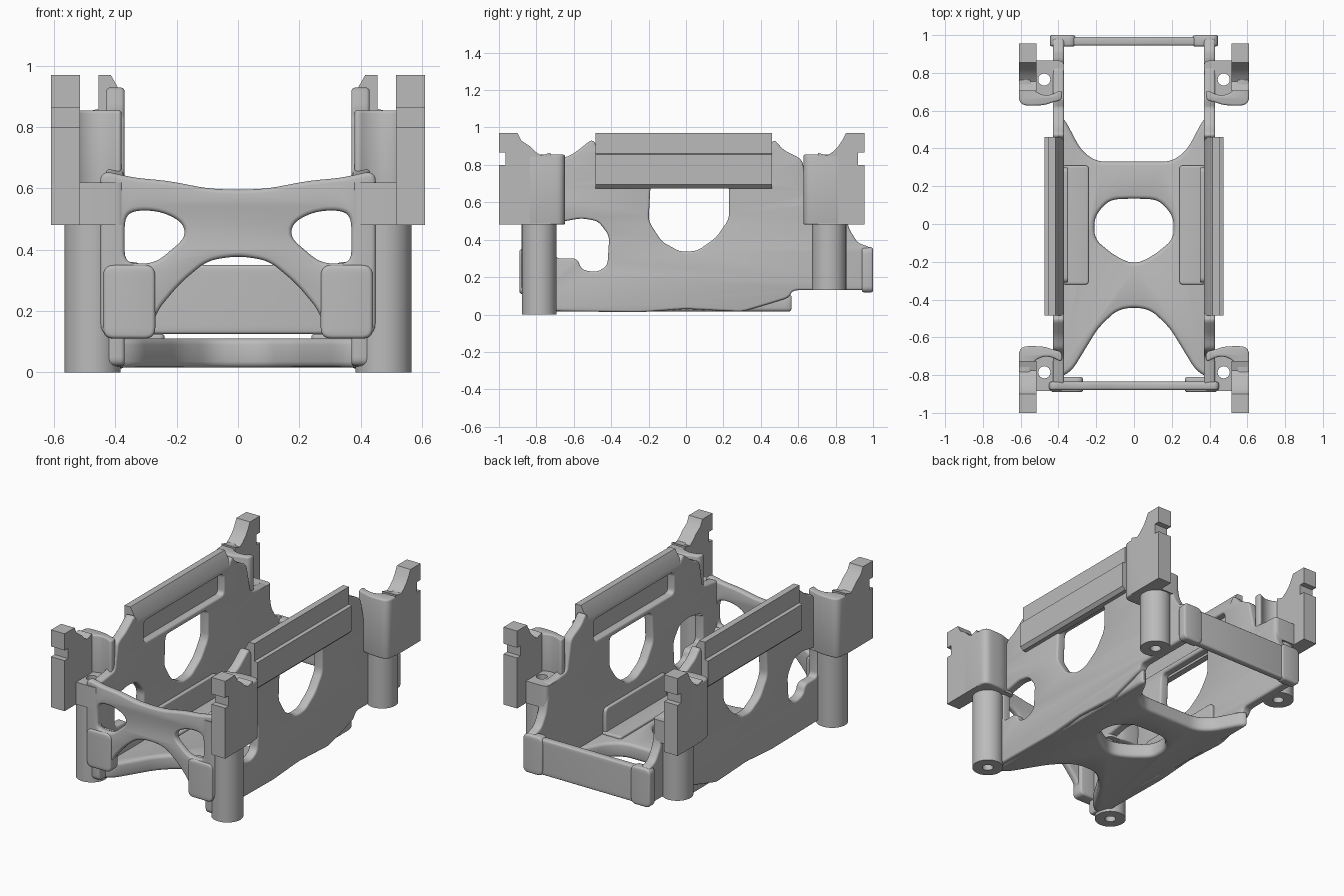
import bpy, bmesh, math
from mathutils import Matrix, Vector

cube = bpy.data.objects.get("Cube")
if cube:
    bpy.data.objects.remove(cube, do_unlink=True)

grey = bpy.data.materials.new("plain grey")
grey.use_nodes = True
grey.diffuse_color = (0.5, 0.5, 0.5, 1)
grey.node_tree.nodes["Principled BSDF"].inputs["Base Color"].default_value = (0.5, 0.5, 0.5, 1)

# Columns are where a flat outline's own x, y and thickness axes point
PLANES = {
    "xy": Matrix(((1, 0, 0), (0, 1, 0), (0, 0, 1))),
    "yz": Matrix(((0, 0, 1), (1, 0, 0), (0, 1, 0))),
    "xz": Matrix(((1, 0, 0), (0, 0, -1), (0, 1, 0))),
}


def rounded(points, radius, steps=5):
    """Round every corner of a closed outline."""
    if radius == 0:
        return points
    out = []
    pts = [Vector(p) for p in points]
    for i, p in enumerate(pts):
        a, b = pts[i - 1] - p, pts[(i + 1) % len(pts)] - p
        a = p + a.normalized() * min(radius, a.length * 0.48)
        b = p + b.normalized() * min(radius, b.length * 0.48)
        for k in range(steps + 1):
            t = k / steps
            out.append(a * (1 - t) ** 2 + p * 2 * t * (1 - t) + b * t * t)
    return out


def circle(x, y, r, n=32):
    return [(x + r * math.cos(math.tau * i / n), y + r * math.sin(math.tau * i / n)) for i in range(n)]


def box(x0, x1, y0, y1):
    return [(x0, y0), (x1, y0), (x1, y1), (x0, y1)]


def both_halves(half):
    """Complete an outline drawn from centre line to centre line."""
    return half + [(-x, y) for x, y in reversed(half) if x > 0]


def plate(name, plane, lo, hi, outlines, radius=0.0, bevel=0.0, mirror=True):
    """Extrude an outline (later outlines are holes) between two levels."""
    curve = bpy.data.curves.new(name, "CURVE")
    curve.dimensions = "2D"
    curve.fill_mode = "BOTH"
    curve.extrude = (hi - lo) / 2 - bevel
    curve.bevel_depth = bevel
    curve.bevel_resolution = 2
    curve.offset = -bevel
    for line in outlines:
        pts = rounded(line, radius)
        spline = curve.splines.new("POLY")
        spline.points.add(len(pts) - 1)
        for sp, p in zip(spline.points, pts):
            sp.co = (p[0], p[1], 0, 1)
        spline.use_cyclic_u = True
    temp = bpy.data.objects.new(name + " outline", curve)
    bpy.context.collection.objects.link(temp)
    dg = bpy.context.evaluated_depsgraph_get()
    mesh = bpy.data.meshes.new_from_object(temp.evaluated_get(dg))
    bpy.data.objects.remove(temp, do_unlink=True)

    axes = PLANES[plane]
    level = axes.col[2] * (lo + hi) / 2
    if plane == "xz":
        level = -level
    bm = bmesh.new()
    bm.from_mesh(mesh)
    bmesh.ops.transform(bm, matrix=Matrix.Translation(level) @ axes.to_4x4(), verts=bm.verts)
    bmesh.ops.remove_doubles(bm, verts=bm.verts, dist=0.0001)
    bmesh.ops.recalc_face_normals(bm, faces=bm.faces)
    bm.to_mesh(mesh)
    bm.free()
    mesh.materials.clear()
    mesh.materials.append(grey)
    obj = bpy.data.objects.new(name, mesh)
    bpy.context.collection.objects.link(obj)
    bpy.ops.object.select_all(action="DESELECT")
    obj.select_set(True)
    bpy.context.view_layer.objects.active = obj
    bpy.ops.object.shade_smooth_by_angle(angle=math.radians(35))
    if mirror:
        obj.modifiers.new("Mirror", "MIRROR").use_clip = False
    return obj


# Side walls with a round window, a front opening and the rail recess
wall = [(-0.86, 0.02), (-0.86, 0.64), (-0.7, 0.66), (-0.67, 0.83), (-0.6, 0.86), (-0.55, 0.9),
        (-0.5, 0.94), (-0.47, 0.89), (0.44, 0.89), (0.47, 0.94), (0.52, 0.88), (0.62, 0.83),
        (0.66, 0.64), (0.84, 0.62), (0.87, 0.46), (0.92, 0.38), (0.99, 0.36), (0.99, 0.13),
        (0.57, 0.13), (0.55, 0.09), (0.42, 0.05), (0.3, 0.015), (0, 0.03), (-0.25, 0.012)]
window = [(-0.19, 0.69), (-0.2, 0.5), (-0.13, 0.39), (-0.03, 0.335), (0.06, 0.34),
          (0.16, 0.41), (0.23, 0.51), (0.23, 0.69)]
front_opening = [(-0.7, 0.3), (-0.58, 0.3), (-0.56, 0.24), (-0.48, 0.225), (-0.42, 0.26),
                 (-0.41, 0.42), (-0.47, 0.5), (-0.56, 0.515), (-0.7, 0.49)]
plate("side_wall", "yz", 0.37, 0.43, [wall, window, front_opening, box(-0.41, 0.39, 0.725, 0.86)],
      0.03, 0.012)

# Rails along the wall tops, chamfered inside and stepped outside
rail = [(0.37, 0.87), (0.37, 0.89), (0.415, 0.97), (0.455, 0.97), (0.455, 0.86), (0.475, 0.855),
        (0.475, 0.695), (0.455, 0.675), (0.415, 0.675), (0.415, 0.87)]
plate("top_rail", "xz", -0.485, 0.46, [rail])

# Floor, waisted at the front with an oval opening
floor = both_halves([(0, -0.44), (0.09, -0.455), (0.19, -0.55), (0.33, -0.78), (0.41, -0.82),
                     (0.41, 0.57), (0.37, 0.56), (0.28, 0.39), (0.2, 0.33), (0, 0.33)])
floor_hole = both_halves([(0, -0.215), (0.1, -0.17), (0.21, -0.08), (0.21, 0.04), (0.13, 0.13), (0, 0.135)])
plate("floor", "xy", 0.015, 0.11, [floor, floor_hole], 0.05, 0.02, mirror=False)

# Low steps and upright pads on the inside of the walls
plate("floor_step", "xy", 0.09, 0.125, [box(0.24, 0.38, -0.32, 0.31)], 0.02, 0.008)
plate("inner_pad", "yz", 0.35, 0.385, [box(-0.31, 0.3, 0.1, 0.27)], 0.03, 0.006)

# Front cross brace with two triangular openings and lower pads
brace = both_halves([(0, 0.595), (0.1, 0.6), (0.23, 0.625), (0.34, 0.635), (0.45, 0.66),
                     (0.45, 0.12), (0.29, 0.12), (0.265, 0.2), (0.19, 0.29), (0.1, 0.365), (0, 0.38)])
opening = [(0.37, 0.355), (0.37, 0.51), (0.33, 0.53), (0.25, 0.525), (0.18, 0.49), (0.17, 0.44), (0.27, 0.355)]
plate("front_brace", "xz", -0.88, -0.835, [brace, opening, [(-x, z) for x, z in opening]],
      0.04, 0.014, mirror=False)
plate("front_pad", "xz", -0.89, -0.81, [box(0.27, 0.44, 0.11, 0.35)], 0.035, 0.012)

# Rear bumper bar with end pads
plate("rear_bar", "xz", 0.945, 0.99, [box(-0.43, 0.43, 0.125, 0.35)], 0.03, 0.01, mirror=False)
plate("rear_pad", "xz", 0.94, 1.0, [box(0.31, 0.445, 0.118, 0.36)], 0.035, 0.012)

# Four corners: hollow post, screw seat, curved shield and notched tower
for label, s, cy, reach, foot in (("front", -1, 0.785, 0.215, 0), ("rear", 1, 0.765, 0.19, 0.13)):
    def outward(points):
        return [(x, s * (cy + d)) for x, d in points]

    y = s * cy
    bore = circle(0.475, y, 0.032)
    plate(label + "_post", "xy", foot, 0.5, [circle(0.475, y, 0.092), bore])
    seat = outward([(0.37, -0.12), (0.6, -0.12), (0.6, 0.09), (0.52, 0.1), (0.37, 0.1)])
    plate(label + "_seat", "xy", 0.48, 0.62, [rounded(seat, 0.03), bore])
    shield = outward([(0.38, -0.11), (0.43, -0.12), (0.48, -0.138), (0.61, -0.138), (0.61, 0.1),
                      (0.52, 0.1), (0.535, 0.04), (0.55, 0), (0.53, -0.06), (0.48, -0.085),
                      (0.43, -0.08), (0.38, -0.05)])
    plate(label + "_shield", "xy", 0.48, 0.855, [shield], 0.05, 0.01)
    tower = [(reach, 0.48), (reach, 0.8), (reach - 0.035, 0.8), (reach - 0.035, 0.865), (reach, 0.865),
             (reach, 0.97), (reach - 0.1, 0.97), (reach - 0.12, 0.93), (0.05, 0.9), (0.02, 0.87),
             (-0.01, 0.85), (-0.06, 0.865), (-0.06, 0.48)]
    plate(label + "_tower", "yz", 0.515, 0.61, [[(s * (cy + d), z) for d, z in tower]])
